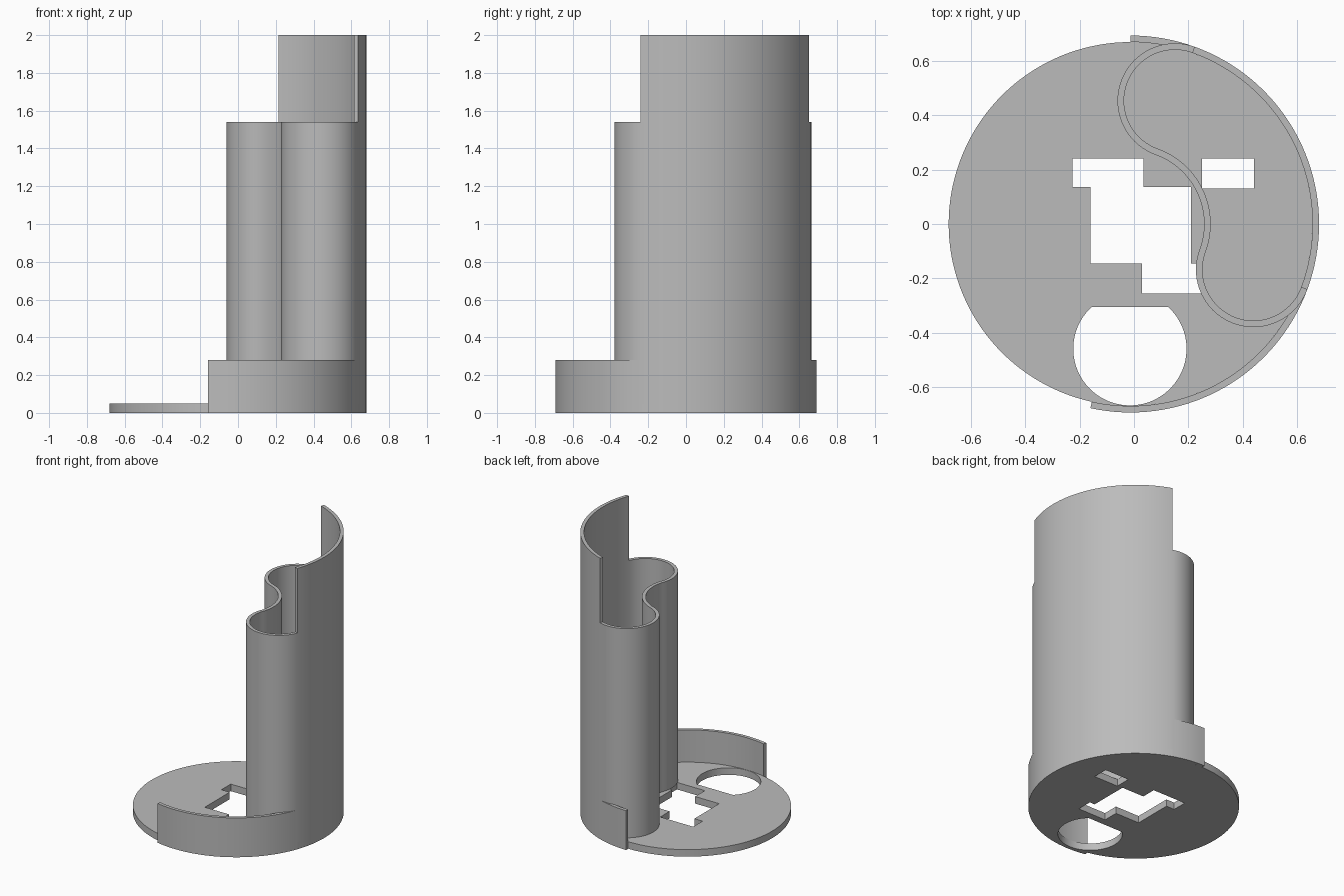
import bpy
import bmesh
from math import cos, sin, radians, asin, pi, degrees

if "Cube" in bpy.data.objects:
    bpy.data.objects.remove(bpy.data.objects["Cube"], do_unlink=True)

grey = bpy.data.materials.new("plain grey")
grey.use_nodes = True
colour = (0.5, 0.5, 0.5, 1)
grey.diffuse_color = colour
grey.node_tree.nodes["Principled BSDF"].inputs["Base Color"].default_value = colour

CX = -0.0125                  # shared axis of the disc, rim and pocket
R_IN, R_OUT = 0.668, 0.692    # rim wall
WALL = R_OUT - R_IN
A0, A1 = -20.4, 70.2          # angular span of the pocket
LIP0, LIP1 = -102.3, 90       # angular span of the rim
BASE, LIP, POCKET, TOP = 0.05, 0.28, 1.54, 2.0


def arc(r, a, b, c=(CX, 0), step=2.5):
    """Points on an arc from angle a to b, in degrees."""
    n = max(2, round(abs(b - a) / step))
    angles = [radians(a + (b - a) * i / n) for i in range(n + 1)]
    return [(c[0] + r * cos(t), c[1] + r * sin(t)) for t in angles]


def rect(x0, x1, y0, y1):
    return [(x0, y0), (x1, y0), (x1, y1), (x0, y1)]


def extrude(name, outlines, z0, z1):
    """Solid with a flat outline; further outlines are holes."""
    curve = bpy.data.curves.new(name, "CURVE")
    curve.dimensions = "2D"
    curve.fill_mode = "BOTH"
    curve.extrude = (z1 - z0) / 2
    for points in outlines:
        spline = curve.splines.new("POLY")
        spline.points.add(len(points) - 1)
        for p, (x, y) in zip(spline.points, points):
            p.co = (x, y, 0, 1)
        spline.use_cyclic_u = True
    source = bpy.data.objects.new(name + "_outline", curve)
    bpy.context.collection.objects.link(source)
    graph = bpy.context.evaluated_depsgraph_get()
    mesh = bpy.data.meshes.new_from_object(source.evaluated_get(graph))
    bpy.data.objects.remove(source, do_unlink=True)

    bm = bmesh.new()
    bm.from_mesh(mesh)
    bmesh.ops.remove_doubles(bm, verts=bm.verts, dist=0.0001)
    bmesh.ops.translate(bm, verts=bm.verts, vec=(0, 0, (z0 + z1) / 2))
    bmesh.ops.recalc_face_normals(bm, faces=bm.faces)
    bm.to_mesh(mesh)
    bm.free()
    mesh.materials.clear()
    mesh.materials.append(grey)
    obj = bpy.data.objects.new(name, mesh)
    bpy.context.collection.objects.link(obj)
    bpy.ops.object.select_all(action="DESELECT")
    obj.select_set(True)
    bpy.context.view_layer.objects.active = obj
    bpy.ops.object.shade_smooth_by_angle(angle=radians(30))
    return obj


def wall(name, a, b, z0, z1):
    """Curved wall along the rim."""
    extrude(name, [arc(R_OUT, a, b) + arc(R_IN, b, a)], z0, z1)


def kidney(inset):
    """Curved slot with round ends, shrunk by inset."""
    r_far, r_near = R_OUT - inset, 0.27 + inset
    mid, r = (r_far + r_near) / 2, (r_far - r_near) / 2

    def end(angle, start):
        t = radians(angle)
        return arc(r, start, start + 180, (CX + mid * cos(t), mid * sin(t)), 5)[1:-1]

    return (arc(r_far, A0, A1) + end(A1, A1)
            + arc(r_near, A1, A0) + end(A0, A0 + 180))


# Base disc with its openings
stepped_hole = [(-0.225, 0.24), (0.035, 0.24), (0.035, 0.135), (0.21, 0.135),
                (0.21, -0.145), (0.25, -0.145), (0.25, -0.255), (0.03, -0.255),
                (0.03, -0.145), (-0.16, -0.145), (-0.16, 0.135), (-0.225, 0.135)]
flat = degrees(asin(0.153 / 0.208))
round_hole = arc(0.208, 180 - flat, 360 + flat, (-0.015, -0.458), 5)
disc = arc(R_IN, 0, 360)[:-1]
extrude("base_disc", [disc, stepped_hole, round_hole,
                      rect(0.25, 0.44, 0.13, 0.24)], 0, BASE)

# Low rim around the disc
wall("front_rim", LIP0, A0, 0, LIP)
wall("side_rim", A0, A1, 0, BASE)
wall("back_rim", A1, LIP1, 0, LIP)

# Kidney-shaped pocket and the tall guard above its outer wall
extrude("pocket_wall", [kidney(0), kidney(WALL)], BASE, POCKET)
wall("tall_guard", A0, A1, POCKET, TOP)
